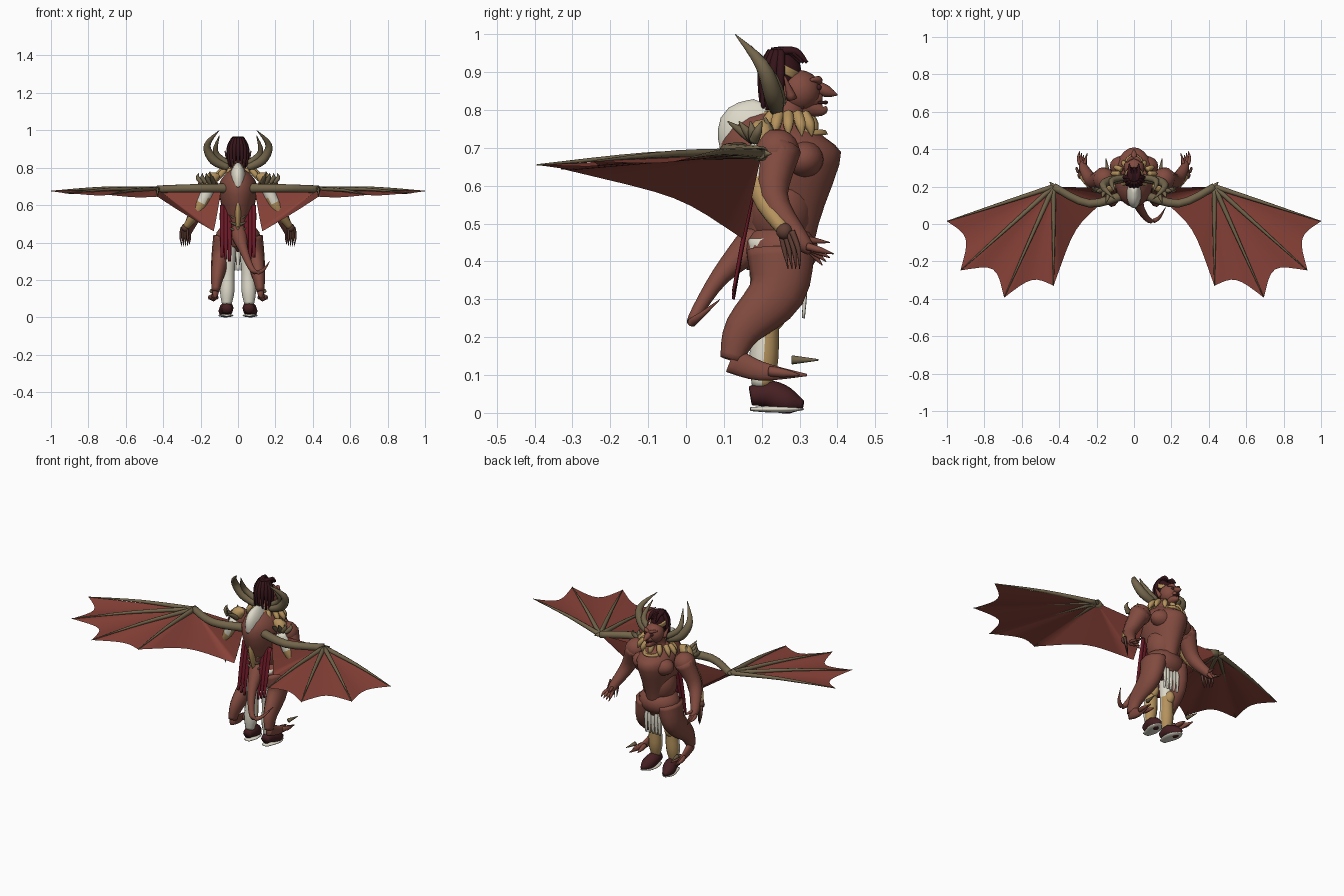
import bpy, bmesh, math
from mathutils import Vector

if "Cube" in bpy.data.objects:
    bpy.data.objects.remove(bpy.data.objects["Cube"])


def V(x, y, z):
    return Vector((x, y, z))


def material(name, *rgb):
    mat = bpy.data.materials.new(name)
    mat.use_nodes = True
    mat.diffuse_color = (*rgb, 1)
    mat.node_tree.nodes["Principled BSDF"].inputs["Base Color"].default_value = (*rgb, 1)
    return mat


SKIN = material("red brown skin", .22, .07, .05)
WEB = material("wing red", .25, .055, .04)
HORN = material("olive horn", .17, .13, .07)
TAN = material("tan", .46, .29, .11)
WHITE = material("cream white", .72, .69, .58)
CRIMSON = material("crimson", .15, .01, .02)
HAIR = material("dark hair", .035, .007, .01)
BOOT = material("maroon leather", .06, .014, .016)
CLAW = material("dark brown", .12, .05, .035)


def finish(name, bm, *mats, rule=None):
    bmesh.ops.recalc_face_normals(bm, faces=bm.faces[:])
    for face in bm.faces:
        face.smooth = True
        if rule:
            face.material_index = rule(face.calc_center_median())
    mesh = bpy.data.meshes.new(name)
    bm.to_mesh(mesh)
    bm.free()
    for mat in mats:
        mesh.materials.append(mat)
    bpy.context.collection.objects.link(bpy.data.objects.new(name, mesh))


def curve_point(points, t):
    """Smooth curve through evenly timed points."""
    last = len(points) - 1
    i = min(int(t * last), last - 1)
    s = t * last - i
    a, b, c, d = (points[max(0, min(last, k))] for k in (i - 1, i, i + 1, i + 2))
    return b + (c - a) * s / 2 + (a - b * 5 / 2 + c * 2 - d / 2) * s**2 + ((b - c) * 3 + d - a) / 2 * s**3


def limb(name, joints, girth, *mats, flat=1, seg=12, rule=None):
    """Sweep an ellipse along the joints; girth is spread evenly over the length."""
    steps = 4 * max(len(joints), len(girth)) - 4
    path = [curve_point(joints, i / steps) for i in range(steps + 1)]
    hops = [b - a for a, b in zip(path, path[1:])]
    axis = min((V(0, 1, 0), V(0, 0, 1), V(1, 0, 0)), key=lambda a: sum(abs(a.dot(h)) for h in hops))
    bm = bmesh.new()
    rings = []
    for i, centre in enumerate(path):
        along = hops[max(i - 1, 0)] + hops[min(i, steps - 1)]
        side = axis.cross(along).normalized()
        other = along.cross(side).normalized() * flat
        radius = max(curve_point(girth, i / steps), .001)
        turn = [math.tau * k / seg for k in range(seg)]
        rings.append([bm.verts.new(centre + (side * math.cos(a) + other * math.sin(a)) * radius) for a in turn])
    for low, high in zip(rings, rings[1:]):
        for k in range(seg):
            bm.faces.new((low[k - 1], low[k], high[k], high[k - 1]))
    bm.faces.new(rings[0])
    bm.faces.new(rings[-1])
    finish(name, bm, *mats, rule=rule)


def flip(p):
    return V(-p.x, p.y, p.z)


def limbs(name, joints, *args, **options):
    limb("left_" + name, joints, *args, **options)
    limb("right_" + name, [flip(p) for p in joints], *args, **options)


def ball(name, centre, size, mat):
    bm = bmesh.new()
    bmesh.ops.create_uvsphere(bm, u_segments=16, v_segments=10, radius=1)
    for vert in bm.verts:
        vert.co = centre + vert.co * size if isinstance(size, float) else centre + V(*map(math.prod, zip(vert.co, size)))
    finish(name, bm, mat)


def balls(name, centre, size, mat):
    ball("left_" + name, centre, size, mat)
    ball("right_" + name, flip(centre), size, mat)


def row(name, root, gap, reach, splay, thick, mat, count=4):
    """A paired row of tapering fingers or spikes, fanned by splay."""
    for i in range(count):
        base = root + gap * i
        tip = base + reach + splay * i
        limbs(name, [base, base.lerp(tip, .5) + gap * i / 4, tip], [thick, thick * .8, thick / 8], mat, seg=8)


# Demon trunk with chest, belly and hips
throat = V(0, .27, .79)
limb("torso", [V(0, .24, .37), V(0, .25, .5), V(0, .25, .7), throat], [.08, .1, .16, .05], SKIN, flat=.65, seg=24)
ball("belly", V(0, .25, .54), (.1, .09, .12), SKIN)
ball("hips", V(0, .25, .43), (.12, .1, .08), SKIN)
balls("chest_muscle", V(.06, .31, .67), (.07, .055, .05), SKIN)
balls("shoulder", V(.16, .24, .69), .06, SKIN)

# Demon arms and spread hands
shoulder, elbow, palm = V(.16, .25, .7), V(.22, .23, .57), V(.27, .3, .46)
limbs("arm", [shoulder, elbow, palm, palm + V(0, .03, -.03)], [.055, .04, .025, .015], SKIN)
row("finger", palm + V(-.01, .02, -.02), V(.01, 0, 0), V(0, .04, -.05), V(0, .01, .01), .01, SKIN)
row("thumb", palm, V(0, 0, 0), V(-.02, .08, -.01), V(0, 0, 0), .01, SKIN, count=1)

# Backward bent demon legs, long feet and claws
hip, knee, hock, ankle, toe = V(.07, .25, .43), V(.09, .24, .32), V(.11, .15, .22), V(.12, .12, .14), V(.15, .32, .1)
limbs("demon_leg", [hip, knee, hock, ankle], [.09, .075, .05, .03], SKIN, flat=.7)
limbs("demon_foot", [ankle, V(.13, .2, .11), toe], [.035, .025, .003], SKIN, flat=.5)
row("toe", V(.12, .22, .11), V(.02, 0, 0), V(-.01, .08, -.01), V(.02, 0, 0), .014, SKIN, count=2)
limbs("toe_claw", [V(.14, .28, .14), toe + V(0, .03, .04)], [.012, .002], HORN)

# Tail with a hooked end
limb("tail", [V(0, .19, .46), V(.03, .09, .36), V(.08, .02, .25), V(.13, .03, .25), V(.17, .09, .3)],
     [.05, .025, .015, .01, .001], SKIN)

# Demon head
face = V(0, .3, .85)
ball("head", face, .056, SKIN)
limb("neck", [throat + V(0, 0, -.04), throat, face], [.06, .045, .04], SKIN)
limb("muzzle", [face + V(0, .01, -.02), face + V(0, .06, -.02)], [.042, .014], SKIN)
limb("nose", [face + V(0, .03, .02), face + V(0, .07, 0), face + V(0, .1, -.01)], [.014, .016, .002], SKIN)
limb("chin", [face + V(0, .01, -.04), face + V(0, .06, -.05), face + V(0, .07, -.04)], [.03, .015, .002], SKIN)
limbs("brow", [face + V(0, .05, .02), face + V(.02, .05, .03), face + V(.04, .03, .03)], [.006, .01, .004], SKIN)
limbs("ear", [face + V(.05, -.02, -.02), face + V(.07, -.04, .04)], [.014, .002], SKIN)
balls("eye", face + V(.02, .05, .01), .008, BOOT)
limb("mouth", [face + V(-.02, .05, -.03), face + V(0, .07, -.03), face + V(.02, .05, -.03)], [.003, .005, .003], BOOT)

# Wearer's hair, gold band and great horns
crown = V(0, .25, .9)
ball("hair_cap", crown, (.046, .055, .06), HAIR)
limb("head_band", [crown, crown + V(0, .01, .02)], [.051, .05], TAN, seg=20)
for i in range(9):
    angle = math.pi * (i / 8 - .5)
    rim = crown + V(math.sin(angle), -math.cos(angle), 0) * .05
    top = crown.lerp(rim, .5) + V(0, 0, .055)
    limb("hair_strand", [top, rim, rim - V(0, 0, .1)], [.012, .012, .005], HAIR, seg=7)
    limb("hair_lock", [top, top + V(0, .04, 0), top + V(0, .07, -.03)], [.01, .01, .004], HAIR, seg=7)
horn_tip = V(.1, .13, 1)
limbs("great_horn", [V(.05, .24, .8), V(.13, .23, .84), V(.165, .2, .92), horn_tip], [.018, .025, .018, .001], HORN)
limbs("small_horn", [V(.05, .25, .82), V(.12, .23, .88), horn_tip - V(0, -.04, .03)], [.016, .016, .002], HORN)

# Cream mantle, fur collar and shoulder spikes
nape = V(0, .2, .7)
limb("mantle", [nape, nape + V(0, 0, .06), nape + V(0, .02, .11)], [.11, .11, .045], WHITE, flat=.4, seg=20)
limb("fur_collar", [throat - V(0, .01, .06), throat - V(0, .01, .03), throat], [.115, .1, .05], TAN, flat=.6, seg=20)
for i in range(12):
    angle = math.tau * i / 12
    out = V(math.cos(angle), math.sin(angle) * .6, 0)
    root = throat + out * .08
    limb("fur_tuft", [root, root + out * .03 - V(0, 0, .03), root + out * .04 - V(0, 0, .06)],
         [.015, .015, .001], TAN, seg=6)
limbs("shoulder_pad", [nape + V(.1, 0, .06), nape + V(.14, 0, .04), nape + V(.19, 0, -.01)], [.01, .035, .005], TAN)
row("shoulder_spike", nape + V(.13, -.02, .02), V(.02, 0, 0), V(.02, -.07, .05), V(0, .03, 0), .014, HORN)
row("collar_spike", nape + V(.16, .03, 0), V(0, 0, 0), V(-.01, -.02, .08), V(0, 0, 0), .018, HORN, count=1)

# Back panel, spine knobs and hanging ribbons
spine = V(0, .15, .46)
limb("back_panel", [spine + V(0, .01, 0), spine + V(0, 0, .12), spine + V(0, 0, .26)], [.02, .045, .02], TAN, flat=.4)
for i in range(9):
    knob = spine + V(0, 0, i / 30)
    limb("spine_knob", [knob + V(0, .02, 0), knob, knob - V(0, .02, .01)], [.017, .014, .003], HORN, seg=8)
    limbs("back_rib", [knob, knob + V(.03, 0, .01), knob + V(.045, 0, .02)], [.007, .006, .001], HORN, seg=6)
for i in range(3):
    cloth = V(.045 + i / 50, .18, .6)
    limbs("ribbon", [cloth, cloth - V(0, .03, .15), cloth - V(0, .055, .3 - i / 100)], [.006, .006, .004],
          CRIMSON, flat=2, seg=8)

# Wearer's arms with long brown fingers
glove = V(.28, .26, .48)
limbs("wearer_arm", [V(.15, .2, .7), V(.21, .2, .58), glove], [.035, .03, .018], WHITE, TAN,
      rule=lambda c: int(c.z < .62))
balls("glove", glove, .022, CLAW)
row("long_finger", glove - V(.01, .01, 0), V(.01, .01, 0), V(0, .02, -.1), V(0, 0, 0), .008, CLAW)

# Wearer's legs, cream behind and tan in front, with shoes
thigh, shin, heel = V(.05, .21, .46), V(.055, .21, .23), V(.06, .2, .07)
limbs("wearer_leg", [thigh, shin, heel], [.045, .042, .036, .038, .026], WHITE, TAN,
      rule=lambda c: int(c.y > .207 and c.z < .26))
limbs("knee_guard", [shin, shin + V(0, .02, .03), shin + V(0, .01, .06)], [.03, .036, .02], TAN, flat=.8)
sole = V(.06, .17, .01)
limbs("shoe", [sole + V(0, 0, .035), sole + V(0, .05, .04), sole + V(.01, .1, .02), sole + V(.015, .14, .012)],
      [.025, .036, .034, .01], BOOT)
limbs("sole", [sole, sole + V(0, .05, 0), sole + V(.01, .1, 0), sole + V(.015, .14, 0)], [.02, .036, .036, .01],
      WHITE, flat=.25)
for i in range(5):
    cloth = V((i - 2) / 45, .3, .43)
    limb("loin_cloth", [cloth, cloth + V(0, .015, -.08), cloth + V(0, .01, -.18)], [.005, .006, .004],
         WHITE, flat=2, seg=8)

# Wing layout: four finger tips fanned around the wrist, then two body anchors
wrist = V(.43, .2, .685)
tips = []
for i, length in enumerate((.6, .67, .65, .53)):
    angle = math.radians(18 + 24 * i)
    tips.append(wrist + V(math.cos(angle) * length, -math.sin(angle) * length, -.01 - i / 100))
anchors = [V(.13, .15, .46), V(.09, .19, .685)]
corners = tips + anchors
scallops = (.12, .15, .11, .2, 0)

# Scalloped wing membranes
n = 8
for side, sign in (("left", 1), ("right", -1)):
    bm = bmesh.new()
    for a, b, notch in zip(corners, corners[1:], scallops):
        grid = []
        for i in range(n + 1):
            u = i / n
            edge = (a.lerp(b, u) - wrist) * (1 - notch * math.sin(math.pi * u))
            sag = V(0, 0, .012 * math.sin(math.pi * u))
            points = [wrist + (edge - sag) * (j / n) for j in range(n + 1)]
            grid.append([bm.verts.new((p.x * sign, p.y, p.z)) for p in points])
        for r, s in zip(grid, grid[1:]):
            for j in range(n):
                bm.faces.new((r[j], r[j + 1], s[j + 1], s[j]))
    bmesh.ops.remove_doubles(bm, verts=bm.verts[:], dist=.0005)
    finish(side + "_wing_membrane", bm, WEB)

# Wing bones
limbs("wing_arm", [V(.04, .16, .69), V(.24, .11, .69), wrist], [.025, .022, .02], HORN)
for tip in tips:
    limbs("wing_finger", [wrist, wrist.lerp(tip, .5) + V(0, 0, .01), tip], [.014, .009, .002], HORN, seg=8)
limbs("wing_thumb", [wrist, wrist + V(.02, .025, 0)], [.015, .002], HORN, seg=8)
